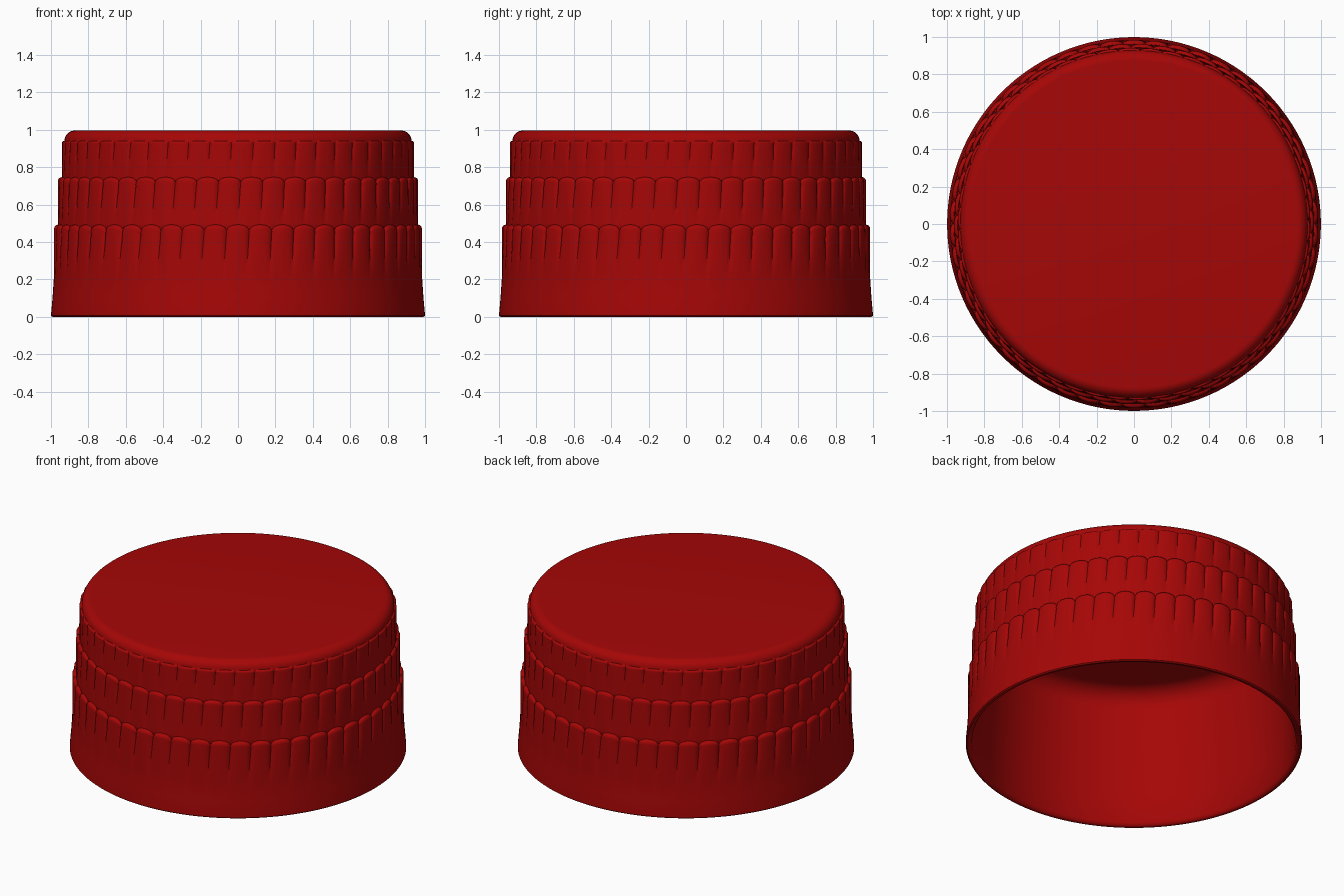
import bpy, bmesh, math

old = bpy.data.objects.get("Cube")
if old:
    bpy.data.objects.remove(old, do_unlink=True)

RIBS = 50
PER_RIB = 12
SEGMENTS = RIBS * PER_RIB
SLANT = 0.06    # twist of the ribs in radians per unit of height

red = bpy.data.materials.new("deep red plastic")
red.use_nodes = True
colour = (0.38, 0.002, 0.002, 1)
red.diffuse_color = colour
red.node_tree.nodes["Principled BSDF"].inputs["Base Color"].default_value = colour


def tier(bottom, top, radius, flute_from, depth, drop, shoulder, shift):
    """Rings of one ribbed band: radius, height, groove depth, groove drop, shift."""
    rings = []
    straight_top = top - shoulder
    for i in range(9):
        t = i / 8
        z = bottom + (straight_top - bottom) * t
        fade = min(1, max(0, (z - flute_from) / (straight_top - flute_from)))
        rings.append((radius, z, depth * fade, drop * t, shift))
    # rounded shoulder on top of every rib
    for i in range(1, 6):
        a = math.radians(18 * i)
        rings.append((radius - 0.9 * shoulder * (1 - math.cos(a)),
                      straight_top + shoulder * math.sin(a),
                      depth * (1 - i / 6), drop, shift))
    return rings


# Outer wall, from the rounded foot up to the rounded top edge
profile = [(0.972, 0.004, 0, 0, 0), (0.982, 0, 0, 0, 0), (0.992, 0, 0, 0, 0),
           (0.999, 0.006, 0, 0, 0), (0.999, 0.02, 0, 0, 0), (0.991, 0.11, 0, 0, 0)]
profile += tier(0.2, 0.493, 0.985, 0.2, 0.018, 0.03, 0.024, 0)
profile += tier(0.475, 0.747, 0.963, 0.47, 0.016, 0.025, 0.022, PER_RIB // 2)
profile += tier(0.73, 0.94, 0.942, 0.70, 0.012, 0.008, 0.012, 0)
for i in range(9):
    a = math.radians(90 * i / 8)
    profile.append((0.873 + 0.055 * math.cos(a), 0.94 + 0.056 * math.sin(a), 0, 0, 0))

# Inside wall, from the ceiling through a wide fillet down to the foot
inside = []
for i in range(9):
    a = math.radians(90 * (8 - i) / 8)
    inside.append((0.79 + 0.12 * math.cos(a), 0.76 + 0.12 * math.sin(a)))
inside += [(0.925, 0.5), (0.943, 0.2), (0.962, 0.02)]


def ring(bm, r, z, depth=0, drop=0, shift=0):
    verts = []
    for s in range(SEGMENTS):
        # rounded ribs meeting in narrow grooves
        from_crest = abs(2 * ((s + shift) % PER_RIB) / PER_RIB - 1)
        groove = 1 - math.sqrt(1 - from_crest ** 2)
        rr = r - depth * groove
        a = 2 * math.pi * s / SEGMENTS + SLANT * (z - 0.5)
        verts.append(bm.verts.new((rr * math.cos(a), rr * math.sin(a), z - drop * groove)))
    return verts


bm = bmesh.new()
rings = [ring(bm, r, z) for r, z in inside] + [ring(bm, *p) for p in profile]
for low, high in zip(rings, rings[1:]):
    for s in range(SEGMENTS):
        n = (s + 1) % SEGMENTS
        bm.faces.new((low[s], low[n], high[n], high[s]))

# Flat top panel and ceiling
for edge in (rings[-1], rings[0]):
    centre = bm.verts.new((0, 0, edge[0].co.z))
    for s in range(SEGMENTS):
        bm.faces.new((edge[s], edge[(s + 1) % SEGMENTS], centre))
bmesh.ops.recalc_face_normals(bm, faces=bm.faces)

mesh = bpy.data.meshes.new("bottle_cap")
bm.to_mesh(mesh)
bm.free()
mesh.materials.append(red)
cap = bpy.data.objects.new("bottle_cap", mesh)
bpy.context.collection.objects.link(cap)
bpy.context.view_layer.objects.active = cap
cap.select_set(True)
bpy.ops.object.shade_smooth_by_angle(angle=math.radians(40))
